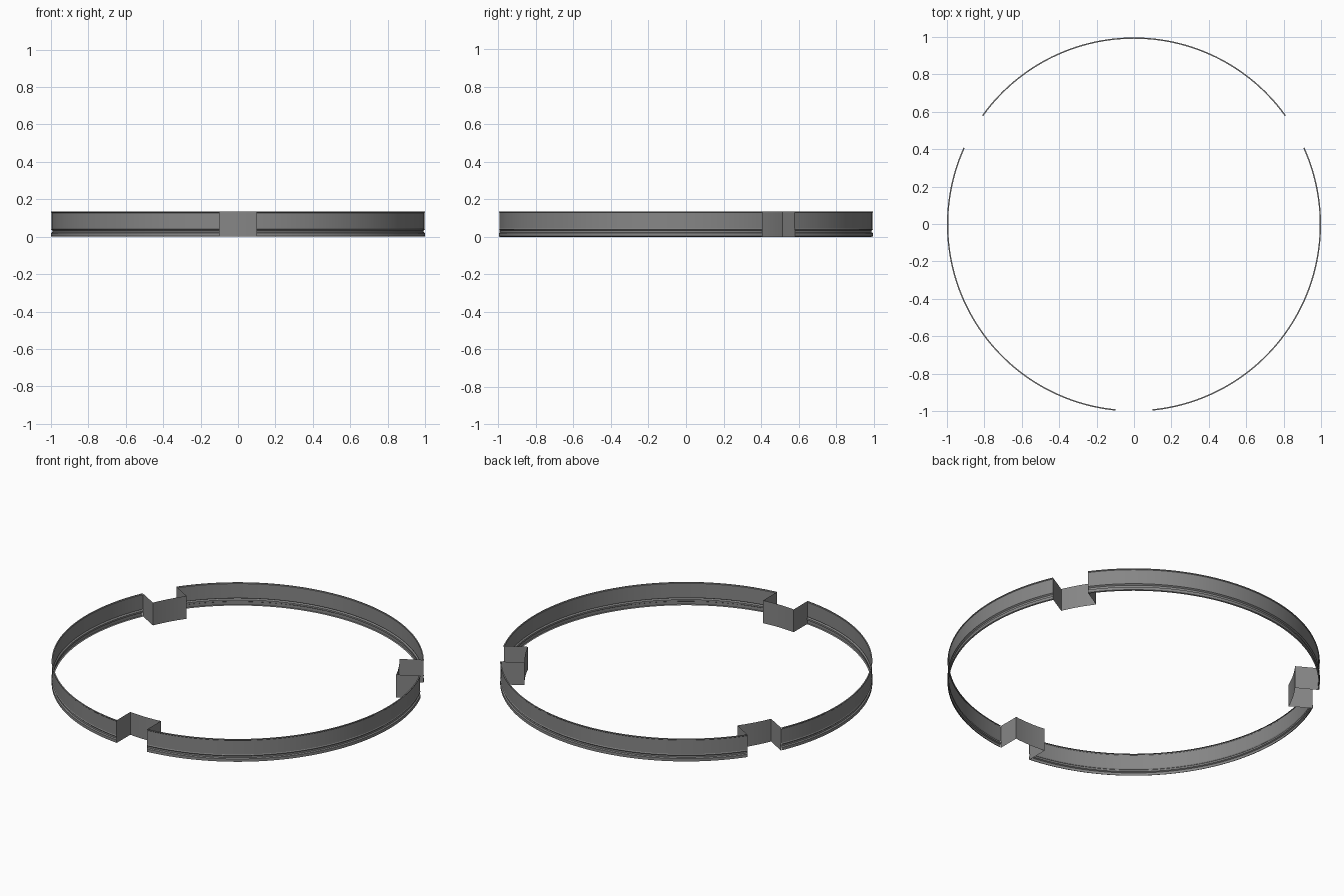
import bpy, bmesh, math
from math import sin, cos, radians, asin, sqrt

if "Cube" in bpy.data.objects:
    bpy.data.objects.remove(bpy.data.objects["Cube"])

H = 0.135          # band height
R = 1.0            # outer radius
RI = 0.869         # radius of the recessed wall
HALF = 0.1         # half width of each notch
CY = -0.0025       # ring centre, so the bounds are centred
NOTCHES = [radians(a) for a in (-90, 30, 150)]

grey = bpy.data.materials.new("mid grey")
grey.diffuse_color = (0.24, 0.24, 0.24, 1)
grey.use_nodes = True
grey.node_tree.nodes["Principled BSDF"].inputs["Base Color"].default_value = grey.diffuse_color


def sheet(name, columns):
    """Skin a list of equal-length point columns into one smooth sheet."""
    bm = bmesh.new()
    cols = [[bm.verts.new(p) for p in c] for c in columns]
    for a, b in zip(cols, cols[1:]):
        for i in range(len(a) - 1):
            bm.faces.new((a[i], b[i], b[i + 1], a[i + 1]))
    mesh = bpy.data.meshes.new(name)
    bm.to_mesh(mesh)
    bm.free()
    mesh.materials.append(grey)
    ob = bpy.data.objects.new(name, mesh)
    bpy.context.collection.objects.link(ob)
    bpy.ops.object.select_all(action='DESELECT')
    bpy.context.view_layer.objects.active = ob
    ob.select_set(True)
    bpy.ops.object.shade_smooth_by_angle(angle=radians(25))
    return ob


def swept(name, profile, a0, a1, n):
    """Sweep an (r, z) profile around the ring axis."""
    angles = [a0 + (a1 - a0) * i / n for i in range(n + 1)]
    return sheet(name, [[(r * cos(a), r * sin(a) + CY, z) for r, z in profile]
                        for a in angles])


# band section: bottom bead, shallow groove, tall wall, thin top lip
band = [(R - .007, 0), (R, .003), (R, .02), (R - .007, .024), (R - .007, .034),
        (R, .04), (R - .003, .045), (R - .003, H - .007), (R, H - .004),
        (R, H), (R - .007, H)]
plain = [(RI, 0), (RI, H)]

g_out, g_in = asin(HALF / R), asin(HALF / RI)
for k, c in enumerate(NOTCHES):
    # long outer arc to the next notch
    swept(f"outer_band_{k + 1}", band, c + g_out, c + radians(120) - g_out, 54)
    # recessed wall of the notch
    swept(f"notch_back_{k + 1}", plain, c - g_in, c + g_in, 8)
    # two parallel cheeks joining recess to band
    for side in (-1, 1):
        cols = []
        for rad in (RI, R - .003):
            u, v = sqrt(rad * rad - HALF * HALF), side * HALF
            x, y = u * cos(c) - v * sin(c), u * sin(c) + v * cos(c) + CY
            cols.append([(x, y, 0), (x, y, H)])
        if side > 0:
            cols.reverse()
        sheet(f"notch_cheek_{k + 1}_{'left' if side < 0 else 'right'}", cols)
